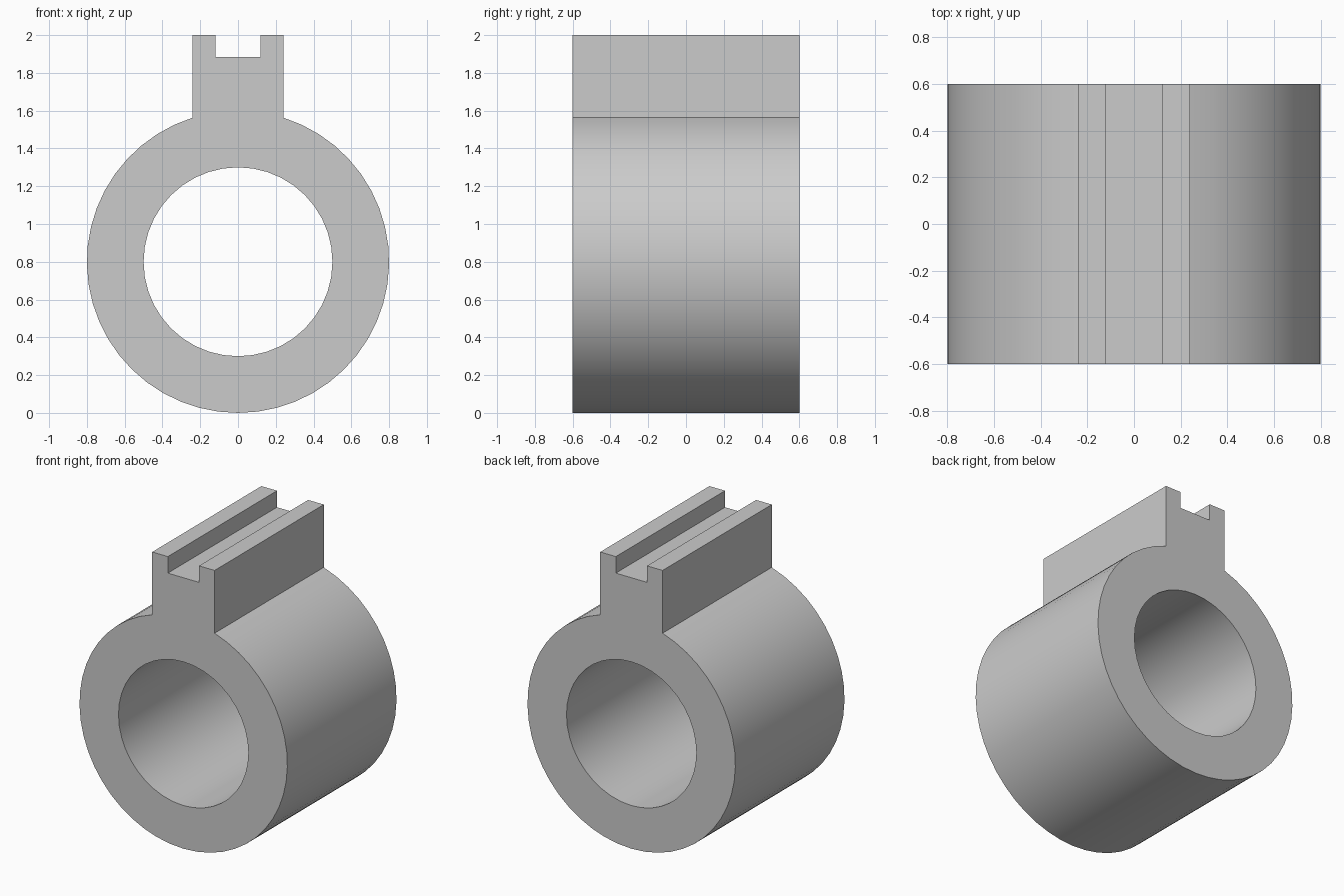
import bpy, bmesh
from math import sin, cos, pi, asin

if "Cube" in bpy.data.objects:
    bpy.data.objects.remove(bpy.data.objects["Cube"])

R_OUT, R_IN, CZ, HALF_D = 0.8, 0.5, 0.8, 0.6
TAB, SLOT, TOP, FLOOR = 0.24, 0.12, 2.0, 1.885


def arc(radius, start, end, steps):
    return [(radius * cos(start + (end - start) * i / steps),
             CZ + radius * sin(start + (end - start) * i / steps))
            for i in range(steps + 1)]


# Outer outline: ring from left of the rail round the bottom to its right, then the slotted rail
gap = asin(TAB / R_OUT)
outer = arc(R_OUT, pi / 2 + gap, 2.5 * pi - gap, 44)
outer += [(TAB, TOP), (SLOT, TOP), (SLOT, FLOOR),
          (-SLOT, FLOOR), (-SLOT, TOP), (-TAB, TOP)]
# Round bore
inner = arc(R_IN, 0, 2 * pi, 40)[:-1]

bm = bmesh.new()
edges = []
for loop in (outer, inner):
    verts = [bm.verts.new((x, -HALF_D, z)) for x, z in loop]
    edges += [bm.edges.new((verts[i - 1], verts[i])) for i in range(len(verts))]
bmesh.ops.triangle_fill(bm, edges=edges, use_beauty=True, normal=(0, -1, 0))

# Extrude the section through the depth
result = bmesh.ops.extrude_face_region(bm, geom=bm.faces[:], use_keep_orig=True)
new_verts = [g for g in result["geom"] if isinstance(g, bmesh.types.BMVert)]
bmesh.ops.translate(bm, verts=new_verts, vec=(0, 2 * HALF_D, 0))
bmesh.ops.recalc_face_normals(bm, faces=bm.faces[:])

mesh = bpy.data.meshes.new("slotted_collar")
bm.to_mesh(mesh)
bm.free()
collar = bpy.data.objects.new("slotted_collar", mesh)
bpy.context.collection.objects.link(collar)
bpy.context.view_layer.objects.active = collar
collar.select_set(True)
bpy.ops.object.shade_smooth_by_angle(angle=pi / 6)
